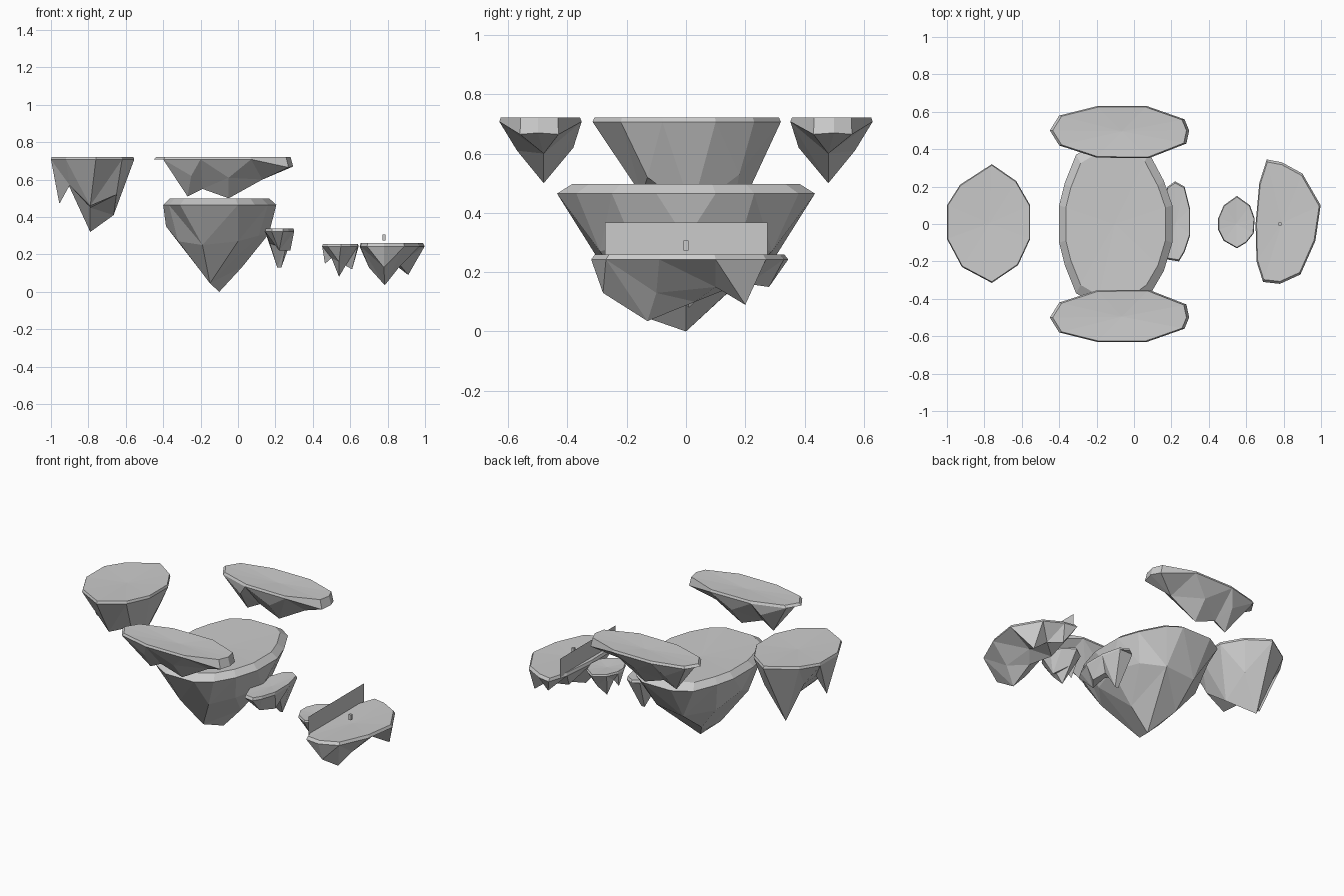
import bpy, bmesh, math
from mathutils import Vector
from mathutils.geometry import delaunay_2d_cdt


def make_object(name, bm):
    bmesh.ops.recalc_face_normals(bm, faces=bm.faces)
    mesh = bpy.data.meshes.new(name)
    bm.to_mesh(mesh)
    bm.free()
    obj = bpy.data.objects.new(name, mesh)
    bpy.context.collection.objects.link(obj)
    return obj


def island(name, top, rim, outline, rocks, inset=0.96, flip=1):
    """Flat-topped floating rock: outline (x, y[, rim z]) on top,
    rocks (x, y, z) are the peaks and notches of the faceted underside."""
    pts = [Vector((p[0], p[1] * flip, p[2] if len(p) > 2 else rim)) for p in outline]
    c = sum(pts, Vector()) / len(pts)
    pts.sort(key=lambda p: math.atan2(p.y - c.y, p.x - c.x))
    n = len(pts)
    pts += [Vector((x, y * flip, z)) for x, y, z in rocks]
    flat, _, tris, source, _, _ = delaunay_2d_cdt(
        [p.xy for p in pts], [], [list(range(n))], 1, 1e-5)
    bm = bmesh.new()
    verts = [bm.verts.new(p) for p in pts]
    # faceted underside
    for t in tris:
        bm.faces.new([verts[source[i][0]] for i in t])
    # bevelled edge and nearly flat top
    ring = []
    for p in pts[:n]:
        q = c + (p - c) * inset
        ring.append(bm.verts.new((q.x, q.y, top)))
    mid = bm.verts.new((c.x, c.y, top - 0.008))
    for i in range(n):
        j = (i + 1) % n
        bm.faces.new((verts[i], verts[j], ring[j], ring[i]))
        bm.faces.new((ring[i], ring[j], mid))
    return make_object(name, bm)


# large central island
island("central_island", 0.498, 0.465,
       [(-.40, .1), (-.37, .22), (-.31, .37), (-.2, .435), (0, .435), (.08, .38), (.16, .23), (.205, .1),
        (.205, -.1), (.16, -.25), (.09, -.37), (0, -.435), (-.2, -.435), (-.31, -.37), (-.37, -.22), (-.40, -.1)],
       [(-.1, 0, 0), (-.16, .03, .06), (-.385, 0, .35), (-.32, .16, .27), (-.32, -.16, .27),
        (-.19, .3, .25), (-.19, -.3, .25), (0, .29, .27), (0, -.29, .27), (.02, 0, .13),
        (.165, 0, .31), (.11, .18, .30), (.11, -.18, .30), (-.2, .13, .12), (-.15, -.13, .045)],
       inset=0.88)

# two long high islands, mirrored front to back
for name, flip in (("back_high_island", 1), ("front_high_island", -1)):
    island(name, 0.722, 0.708,
           [(-.45, .5), (-.4, .58), (-.2, .63), (.07, .63), (.27, .56, .665), (.295, .50, .67),
            (.28, .43, .665), (.08, .352), (-.2, .355), (-.4, .42)],
           [(-.27, .48, .51), (-.19, .49, .55), (-.05, .48, .50), (.13, .48, .60),
            (-.05, .57, .61), (-.25, .57, .62), (-.05, .38, .62), (-.25, .38, .64)],
           flip=flip)

# high island on the left
island("left_island", 0.722, 0.707,
       [(-1, .1), (-1, -.08), (-.92, -.23), (-.76, -.315), (-.62, -.22), (-.555, -.08),
        (-.555, .1), (-.63, .23), (-.76, .32), (-.93, .21)],
       [(-.955, -.03, .47), (-.9, 0, .58), (-.9, -.14, .57), (-.91, .13, .58), (-.79, .14, .32),
        (-.79, -.15, .46), (-.79, 0, .45), (-.665, .02, .41), (-.65, -.13, .52), (-.67, .18, .53)],
       inset=0.98)

# small ledge beside the central island
island("side_ledge", 0.338, 0.322,
       [(.18, .2), (.22, .228), (.27, .2), (.30, .08), (.30, -.06), (.27, -.15),
        (.24, -.2), (.18, -.19), (.145, -.1), (.145, .1)],
       [(.21, .11, .13), (.232, .11, .13), (.255, .05, .24), (.28, -.03, .22),
        (.17, .02, .26), (.22, -.1, .22), (.22, 0, .24)])

# stepping stone
island("stepping_island", 0.255, 0.243,
       [(.45, .03), (.48, .1), (.55, .15), (.62, .1), (.645, .03), (.64, -.05),
        (.60, -.1), (.55, -.13), (.48, -.09), (.45, -.03)],
       [(.465, 0, .15), (.5, 0, .18), (.54, .01, .08), (.575, 0, .14),
        (.61, .01, .12), (.54, -.07, .16), (.55, .09, .16)])

# low island on the right
island("right_island", 0.26, 0.243,
       [(.65, 0), (.67, .22), (.71, .345), (.79, .33), (.90, .27), (.998, .1), (.97, -.09),
        (.89, -.27), (.78, -.32), (.69, -.31), (.655, -.2)],
       [(.785, -.13, .035), (.70, -.12, .13), (.78, -.28, .13), (.86, -.1, .13), (.80, .03, .10),
        (.91, .2, .09), (.86, .1, .15), (.76, .28, .15), (.72, .13, .14), (.82, .21, .16)])

# thin upright panel on the right island
bm = bmesh.new()
bm.faces.new([bm.verts.new((.68, y, z)) for y, z in
              ((-.273, .25), (.275, .25), (.275, .368), (-.273, .368))])
make_object("gate_panel", bm)

# small floating marker block
bpy.ops.mesh.primitive_cube_add(size=1, location=(.78, 0, .29))
marker = bpy.context.object
marker.name = "marker_block"
marker.scale = (.016, .016, .034)
